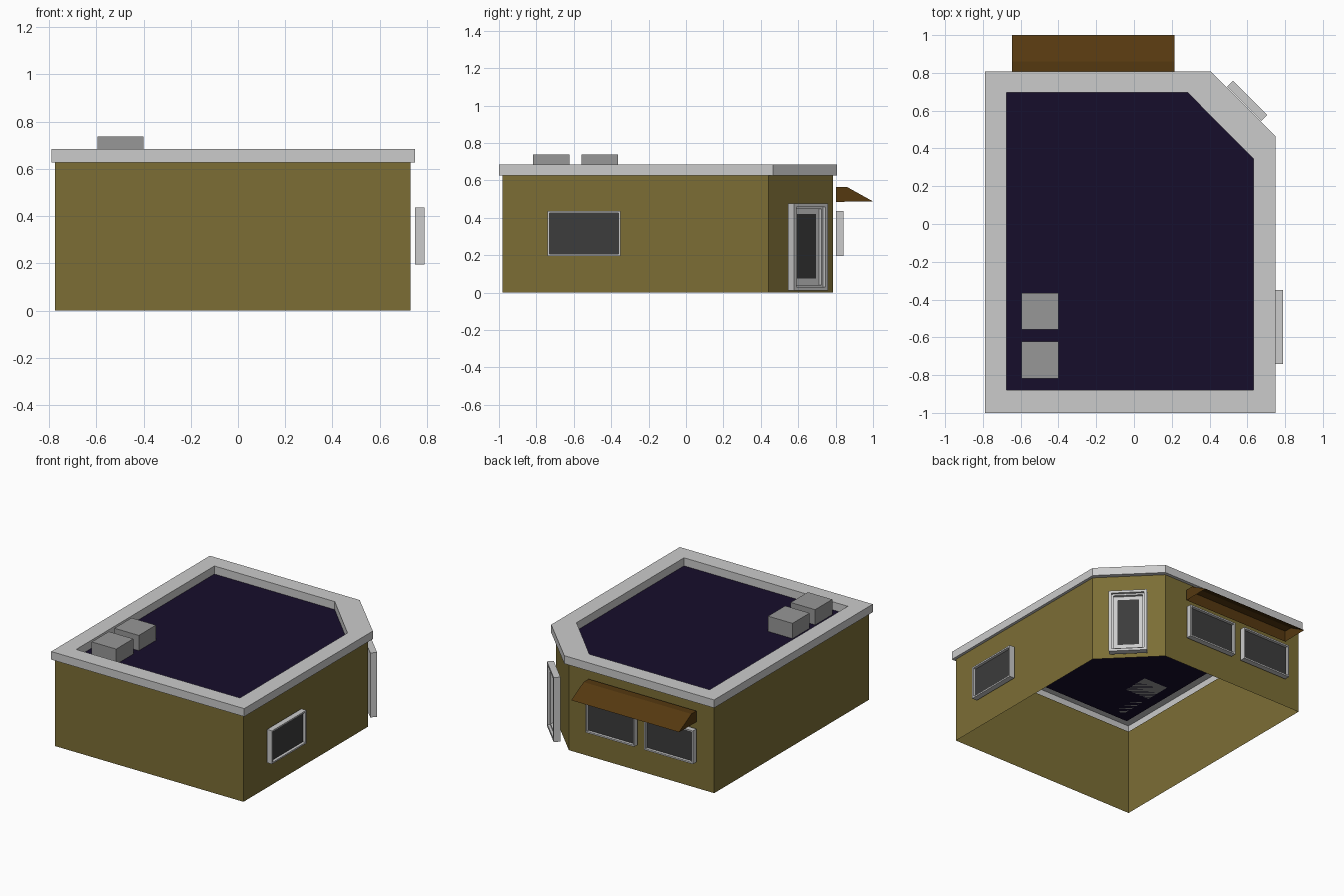
import bpy
from mathutils import Matrix, Vector

if "Cube" in bpy.data.objects:
    bpy.data.objects.remove(bpy.data.objects["Cube"])


def material(name, rgb):
    m = bpy.data.materials.new(name)
    m.diffuse_color = (*rgb, 1)
    m.use_nodes = True
    m.node_tree.nodes["Principled BSDF"].inputs["Base Color"].default_value = m.diffuse_color
    return m


WALL = material("khaki_wall", (0.20, 0.155, 0.036))
ROOF = material("dark_roof", (0.008, 0.004, 0.024))
GLASS = material("dark_glass", (0.045, 0.045, 0.045))
AWNING = material("brown_awning", (0.09, 0.04, 0.005))
UNIT = material("unit_grey", (0.31, 0.31, 0.31))


def make(name, verts, faces, mat=None, matrix=None):
    me = bpy.data.meshes.new(name)
    me.from_pydata(verts, [], faces)
    if mat:
        me.materials.append(mat)
    ob = bpy.data.objects.new(name, me)
    bpy.context.collection.objects.link(ob)
    if matrix:
        ob.matrix_world = matrix
    return ob


def loft(name, rings, mat=None, matrix=None, closed=False, cap=False):
    """Skin a list of equal-length counter-clockwise rings."""
    n = len(rings[0])
    verts = [p for r in rings for p in r]
    faces = []
    for i in range(len(rings) if closed else len(rings) - 1):
        a, b = i * n, (i + 1) % len(rings) * n
        faces += [(a + k, a + (k + 1) % n, b + (k + 1) % n, b + k) for k in range(n)]
    if cap:
        faces += [tuple(reversed(range(n))), tuple(range(len(verts) - n, len(verts)))]
    return make(name, verts, faces, mat, matrix)


def outline(x0, x1, y0, y1, cx, cy, z):
    """Building footprint with the back right corner cut off."""
    return [(x0, y0, z), (x1, y0, z), (x1, cy, z), (cx, y1, z), (x0, y1, z)]


def rect(w, h, z, cv=0.0):
    return [(-w / 2, cv - h / 2, z), (w / 2, cv - h / 2, z),
            (w / 2, cv + h / 2, z), (-w / 2, cv + h / 2, z)]


def facing(centre, normal):
    """Local x = sideways, y = up, z = out of the wall."""
    n = Vector(normal).normalized()
    up = Vector((0, 0, 1))
    m = Matrix((up.cross(n), up, n)).transposed().to_4x4()
    m.translation = centre
    return m


def frame(name, w, h, border, d0, d1, m):
    wi, hi = w - 2 * border, h - 2 * border
    loft(name, [rect(w, h, d0), rect(w, h, d1), rect(wi, hi, d1), rect(wi, hi, d0)],
         matrix=m, closed=True)


# Walls, hollow parapet and roof
WALL_LINE = (-0.775, 0.73, -0.98, 0.785, 0.385, 0.44)
OUTER = (-0.79, 0.75, -1.0, 0.808, 0.405, 0.465)
INNER = (-0.675, 0.632, -0.88, 0.695, 0.285, 0.345)
LOW, TOP = 0.627, 0.685
loft("walls", [outline(*WALL_LINE, 0), outline(*WALL_LINE, LOW)], WALL)
loft("parapet", [outline(*WALL_LINE, LOW), outline(*OUTER, LOW), outline(*OUTER, TOP),
                 outline(*INNER, TOP), outline(*INNER, LOW)])
make("roof", outline(*INNER, LOW), [(0, 1, 2, 3, 4)], ROOF)

# Rooftop units
for i, y in enumerate((-0.72, -0.462)):
    m = Matrix.Translation((-0.497, y, 0))
    loft(f"roof_unit_{i + 1}", [rect(0.195, 0.195, LOW), rect(0.195, 0.195, 0.737)],
         UNIT, m, cap=True)

# Windows: one on the right, two on the back
W, H = 0.39, 0.24
for name, centre, normal in (("right_window", (0.75, -0.545, 0.316), (1, 0, 0)),
                             ("back_window_1", (0.018, 0.803, 0.316), (0, 1, 0)),
                             ("back_window_2", (-0.45, 0.803, 0.316), (0, 1, 0))):
    m = facing(centre, normal)
    frame(name + "_frame", W, H, 0.011, 0, 0.04, m)
    make(name + "_glass", rect(W - 0.022, H - 0.022, 0.02), [(0, 1, 2, 3)], GLASS, m)

# Door on the cut corner
m = facing((0.583, 0.636, 0.243), (1, 1, 0))
frame("door_frame", 0.255, 0.465, 0.018, 0, 0.045, m)
frame("door_inner_frame", 0.219, 0.429, 0.012, 0, 0.028, m)
loft("door_panel", [rect(0.195, 0.405, 0), rect(0.195, 0.405, 0.009)], None, m, cap=True)
make("door_glass", rect(0.143, 0.345, 0.011, 0.004), [(0, 1, 2, 3)], GLASS, m)

# Awning, open underneath
profile = [(0.803, 0.485), (0.803, 0.565), (0.86, 0.565), (1.0, 0.487)]
verts = [(x, y, z) for x in (-0.645, 0.215) for y, z in profile]
make("awning", verts, [(0, 4, 5, 1), (1, 5, 6, 2), (2, 6, 7, 3),
                       (0, 1, 2, 3), (7, 6, 5, 4)], AWNING)
